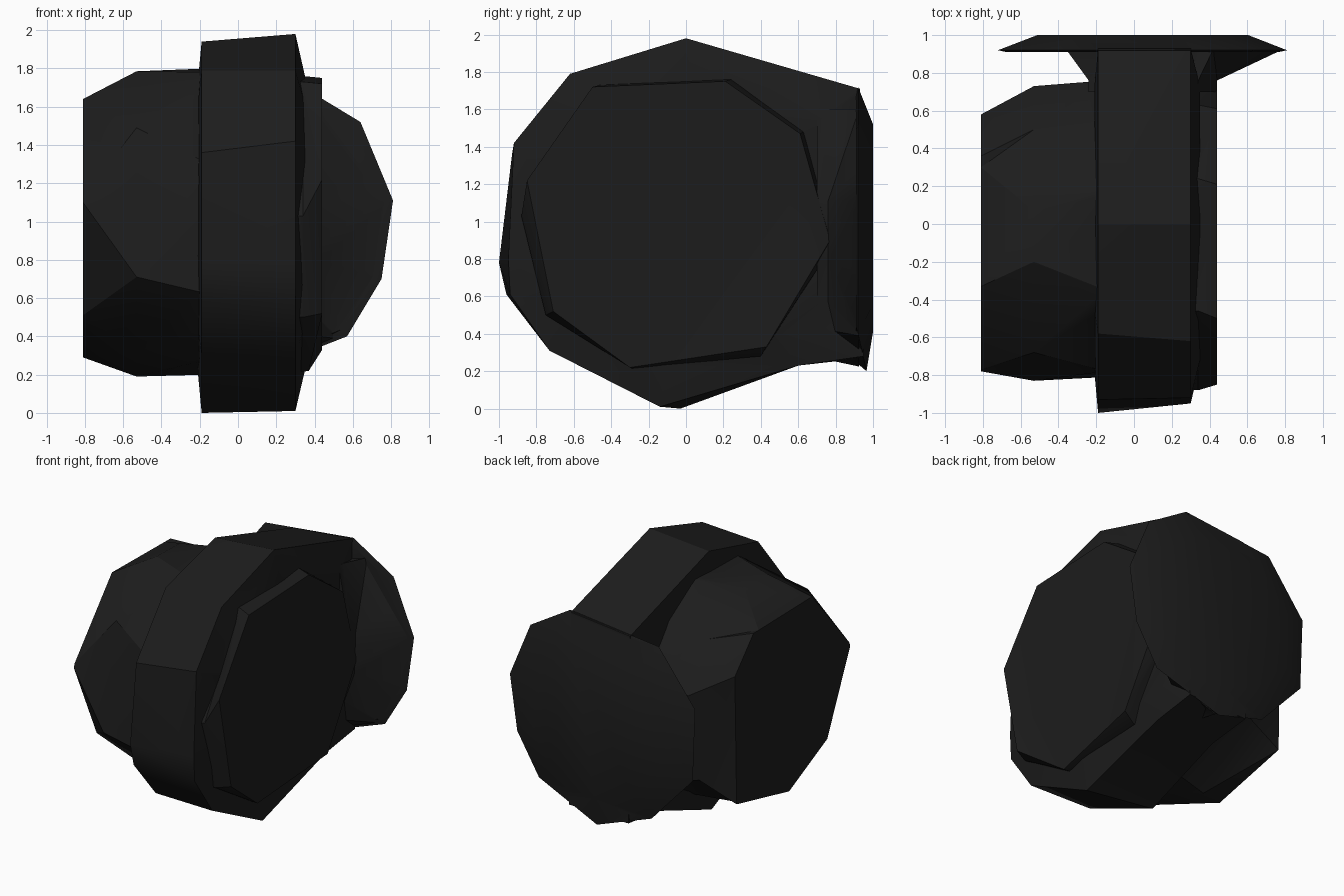
import bpy, bmesh, math

if "Cube" in bpy.data.objects:
    bpy.data.objects.remove(bpy.data.objects["Cube"])

mat = bpy.data.materials.new("dark_rubber")
mat.diffuse_color = (0.012, 0.012, 0.012, 1)
mat.use_nodes = True
mat.node_tree.nodes["Principled BSDF"].inputs["Base Color"].default_value = mat.diffuse_color


def loft(name, rings):
    """Skin equal-length rings of points and cap both ends."""
    bm = bmesh.new()
    loops = [[bm.verts.new(p) for p in r] for r in rings]
    n = len(loops[0])
    for a, b in zip(loops, loops[1:]):
        for i in range(n):
            j = (i + 1) % n
            bm.faces.new((a[i], a[j], b[j], b[i]))
    bm.faces.new(loops[0])
    bm.faces.new(loops[-1])
    bmesh.ops.triangulate(bm, faces=bm.faces)
    bmesh.ops.recalc_face_normals(bm, faces=bm.faces)
    me = bpy.data.meshes.new(name)
    bm.to_mesh(me)
    bm.free()
    ob = bpy.data.objects.new(name, me)
    bpy.context.collection.objects.link(ob)
    me.materials.append(mat)
    return ob


def across_x(x, pts, k=1.0, cy=0.0, cz=0.98):
    return [(x, cy + (y - cy) * k, cz + (z - cz) * k) for y, z in pts]


def across_y(y, pts, k=1.0, cx=0.05, cz=0.98):
    return [(cx + (x - cx) * k, y, cz + (z - cz) * k) for x, z in pts]


# main drum, running back into the rear disc
drum_l = [(0, 1.94), (-.58, 1.79), (-.93, 1.36), (-1, .78), (-.96, .61),
          (-.70, .30), (-.03, .0), (.60, .23), (.95, .27), (.93, 1.66)]
drum_r = [(0, 1.98), (-.62, 1.79), (-.92, 1.42), (-.95, .80), (-.94, .61),
          (-.73, .31), (-.14, .01), (.60, .23), (.95, .28), (.93, 1.71)]
drum = loft("main_drum", [across_x(-.21, drum_l, .78), across_x(-.19, drum_l),
                          across_x(.30, drum_r), across_x(.35, drum_r, .78)])

# left hub, with a shallow dent in its upper back
hub_base = [(-.81, .62), (-.78, 1.30), (-.35, 1.78), (.19, 1.80), (.50, 1.62),
            (.76, 1.30), (.75, .50), (.20, .20), (-.40, .28)]
hub_mid = [(-.83, .71), (-.68, 1.49), (-.20, 1.785), (.07, 1.78), (.50, 1.565),
           (.73, 1.23), (.60, .55), (.10, .19), (-.40, .32)]
hub_end = [(-.78, 1.10), (-.77, 1.13), (-.33, 1.64), (.30, 1.63), (.36, 1.63),
           (.58, 1.39), (.56, .43), (-.06, .29), (-.51, .51)]
left_hub = loft("left_hub", [across_x(-.15, hub_base), across_x(-.53, hub_mid),
                             across_x(-.81, hub_end)])

# right hub, its end sloping in at the bottom
cap = [(-.85, 1.22), (-.50, 1.72), (.21, 1.75), (.61, 1.47),
       (.77, .90), (.43, .33), (-.30, .22), (-.71, .52)]
cap_base = [(-.88, 1.03), (-.46, 1.73), (.24, 1.76), (.63, 1.48),
            (.79, .88), (.40, .28), (-.29, .215), (-.75, .50)]
cap_ring = across_x(.44, cap)
cap_ring[6] = (.37, -.30, .22)
right_hub = loft("right_hub", [across_x(.25, cap_base), across_x(.34, cap_base),
                               cap_ring])

# rear disc, thin with a bevelled back
disc = [(.31, 1.72), (.64, 1.52), (.81, 1.11), (.75, .70), (.57, .40),
        (.06, .20), (-.36, .34), (-.70, .71), (-.72, 1.25), (-.42, 1.64)]
rim = across_y(.92, disc)
rim[5] = (.06, .965, .20)
rear_disc = loft("rear_disc", [across_y(.91, disc, .94), rim,
                               across_y(1.0, disc, .73)])

# flared neck between drum and rear disc
neck_in = [(-.24, .50), (-.24, 1.40), (.34, 1.60), (.44, 1.11), (.43, .80),
           (.29, .42), (.06, .26)]
neck_out = [(-.36, .50), (-.36, 1.40), (.42, 1.60), (.79, 1.11), (.73, .70),
            (.50, .39), (.06, .225)]
neck = loft("rear_neck", [across_y(.70, neck_in), across_y(.76, neck_in),
                          across_y(.925, neck_out)])

# weld all parts into one outer shell
for part in (left_hub, right_hub, rear_disc, neck):
    m = drum.modifiers.new("weld_" + part.name, 'BOOLEAN')
    m.operation = 'UNION'
    m.solver = 'EXACT'
    m.object = part
bpy.context.view_layer.update()
shell = bpy.data.meshes.new_from_object(
    drum.evaluated_get(bpy.context.evaluated_depsgraph_get()))
drum.modifiers.clear()
drum.data = shell
drum.name = "wheel_body"
for part in (left_hub, right_hub, rear_disc, neck):
    bpy.data.objects.remove(part)
bpy.ops.object.select_all(action='DESELECT')
drum.select_set(True)
bpy.context.view_layer.objects.active = drum
bpy.ops.object.shade_smooth_by_angle(angle=math.radians(30))
